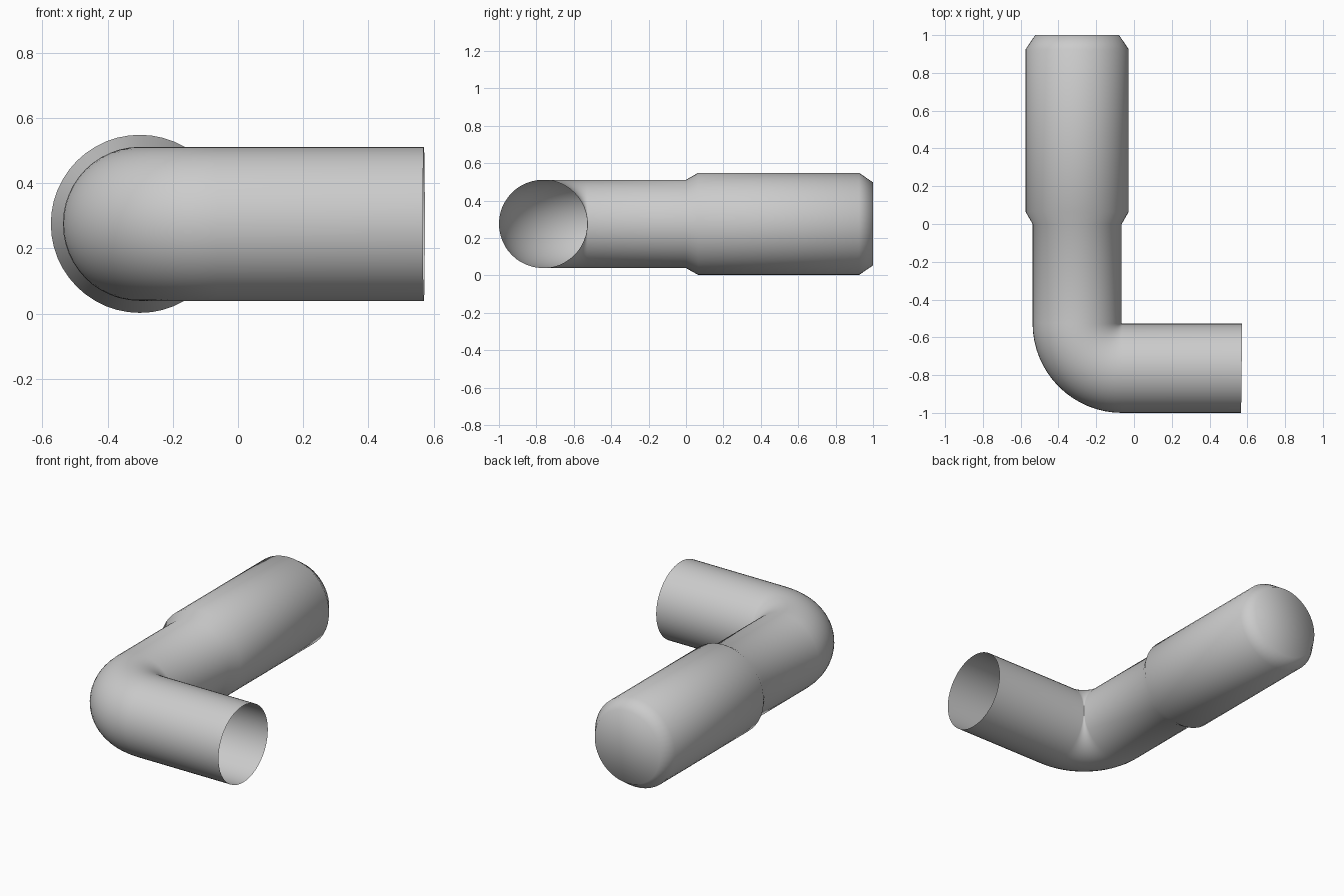
import bpy, bmesh
from math import sin, cos, pi, radians
from mathutils import Vector

if "Cube" in bpy.data.objects:
    bpy.data.objects.remove(bpy.data.objects["Cube"])

SIDES = 48
Z = 0.275                        # height of the pipe axis
R = 0.236                        # narrow pipe radius
BEND = Vector((-0.063, -0.526, Z))
BEND_R = 0.238
AX = BEND.x - BEND_R             # axis of the long leg
AY = BEND.y - BEND_R             # axis of the short leg

bm = bmesh.new()


def ring(centre, heading, radius):
    """Circle of vertices facing along a heading in the xy plane."""
    side = Vector((-sin(heading), cos(heading), 0))
    up = Vector((0, 0, 1))
    return [bm.verts.new(Vector(centre) + radius * (side * cos(a) + up * sin(a)))
            for a in (2 * pi * i / SIDES for i in range(SIDES))]


# Closed, chamfered wide socket and its step down to the narrow pipe
down = -pi / 2
rings = [ring((AX, y, Z), down, r) for y, r in
         ((1.0, 0.222), (0.925, 0.273), (0.065, 0.273), (0.0, R))]

# Tight elbow
STEPS = 16
for i in range(STEPS + 1):
    h = down + (pi / 2) * i / STEPS
    side = Vector((-sin(h), cos(h), 0))
    rings.append(ring(BEND - BEND_R * side, h, R))

# Open end, cut very slightly off square
rings.append(ring((0.57, AY, Z), radians(-0.7), R))

# Skin the rings
for a, b in zip(rings, rings[1:]):
    for i in range(SIDES):
        j = (i + 1) % SIDES
        bm.faces.new((a[i], a[j], b[j], b[i]))

# Flat cap on the socket
cap = bm.faces.new(rings[0])
bmesh.ops.poke(bm, faces=[cap])
bmesh.ops.recalc_face_normals(bm, faces=bm.faces)
for f in bm.faces:
    f.smooth = True

mesh = bpy.data.meshes.new("elbow_pipe")
bm.to_mesh(mesh)
bm.free()
pipe = bpy.data.objects.new("elbow_pipe", mesh)
bpy.context.collection.objects.link(pipe)
